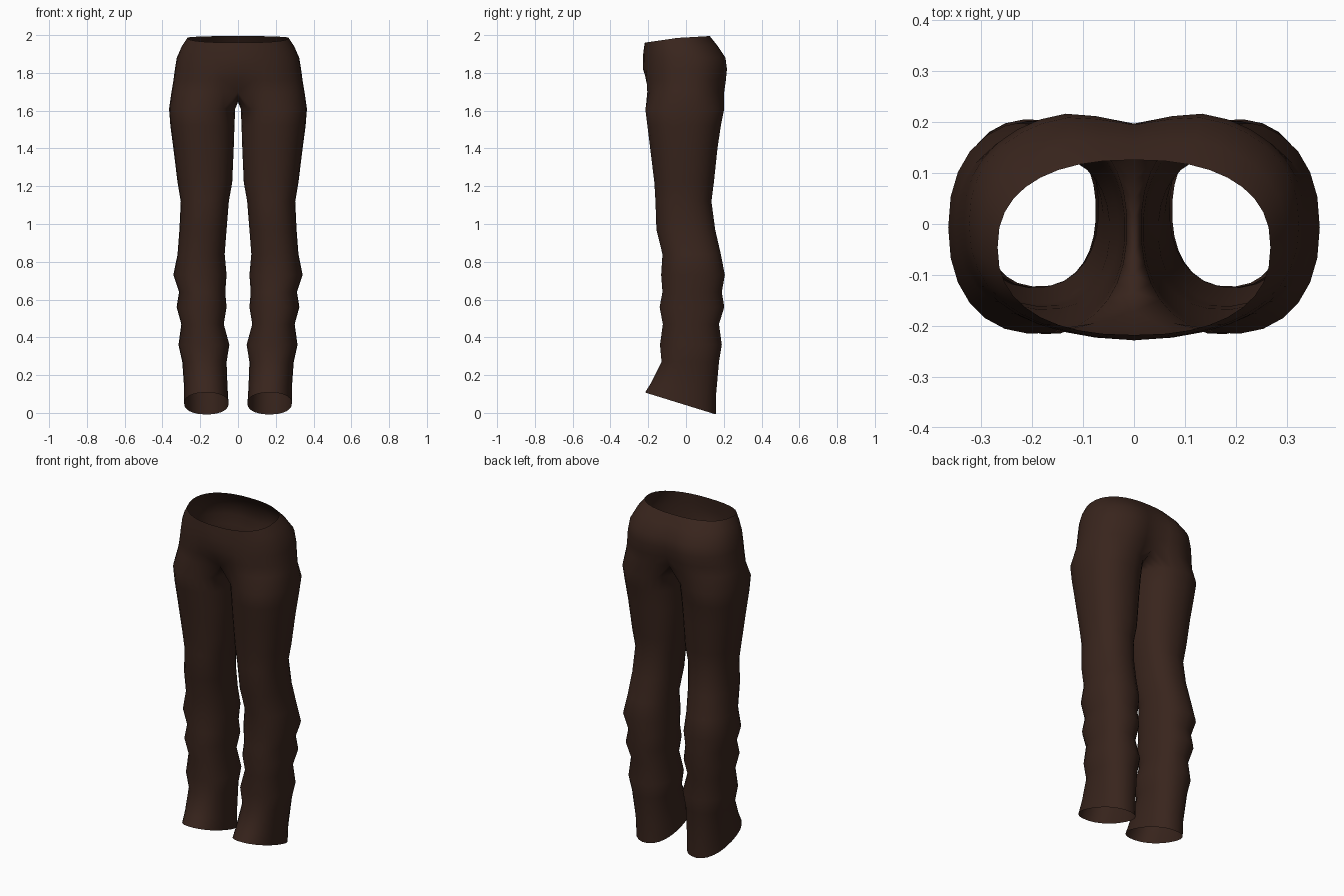
import bpy, bmesh
from math import sin, cos, radians, exp, copysign

if "Cube" in bpy.data.objects:
    bpy.data.objects.remove(bpy.data.objects["Cube"])

OUT, INN = 19, 8          # vertices on the outer arc, and inner-thigh vertices between its ends


def sup(a, p):
    """Superellipse direction for an angle in degrees."""
    c, s = cos(radians(a)), sin(radians(a))
    return copysign(abs(c) ** (2 / p), c), copysign(abs(s) ** (2 / p), s)


# leg sections: z, inner x, outer x, front y, back y
LEG = [
    (0.05, .05, .285, -.217, .158), (0.13, .055, .285, -.185, .16), (0.27, .06, .295, -.13, .175),
    (0.36, .045, .315, -.138, .19), (0.47, .075, .30, -.123, .175), (0.56, .06, .325, -.14, .203),
    (0.64, .067, .312, -.125, .19), (0.73, .06, .342, -.132, .206), (0.84, .07, .32, -.125, .185),
    (0.97, .06, .31, -.157, .155), (1.12, .048, .303, -.162, .135), (1.22, .03, .32, -.168, .148),
    (1.40, .022, .342, -.19, .167), (1.52, .018, .358, -.205, .185), (1.61, .014, .365, -.216, .203),
]
# seat sections: z, half width, front y, back y, front crease, back crease, z change front, back
SEAT = [
    (1.70, .352, -.22, .218, .22, .26, 0, 0), (1.76, .342, -.222, .226, .07, .18, 0, 0),
    (1.82, .334, -.224, .232, -.02, .15, 0, 0), (1.88, .324, -.222, .224, -.03, .13, 0, 0),
    (1.94, .298, -.22, .176, -.02, .08, -.02, .005), (1.985, .268, -.218, .126, 0, 0, -.025, .01),
]

bm = bmesh.new()
rings = []

# leg tube, with a slanted hem
for k, (z, xi, xo, yf, yb) in enumerate(LEG):
    cx, cy, rx, ry = (xi + xo) / 2, (yf + yb) / 2, (xo - xi) / 2, (yb - yf) / 2
    slant = (.058, .03)[k] if k < 2 else 0
    angles = [-128 + 256 * i / (OUT - 1) for i in range(OUT)]
    angles += [128 + 104 * (j + 1) / (INN + 1) for j in range(INN)]
    ring = []
    for a in angles:
        c, s = sup(a, 2.25)
        ring.append(bm.verts.new((cx + rx * c, cy + ry * s, z - slant * s)))
    rings.append(ring)

# seat arcs from the centre front round the hip to the centre back
for z, hw, yf, yb, df, db, zf, zb in SEAT:
    cy, ry = (yf + yb) / 2, (yb - yf) / 2
    arc = []
    for i in range(OUT):
        c, s = sup(-90 + 180 * i / (OUT - 1), 2.35)
        x, y = max(hw * c, 0), cy + ry * s
        if i in (0, OUT - 1):
            x = 0
        d = df if y < 0 else db
        y *= 1 - d * exp(-(x / .09) ** 2)
        arc.append(bm.verts.new((x, y, z + (zb if s > 0 else -zf) * s)))
    rings.append(arc)

# crotch seam joins the inner thigh to the centre line
base = rings[len(LEG)]
front, back = base[0].co, base[OUT - 1].co
for j in range(INN):
    t = (j + 1) / (INN + 1)
    y = back.y + (front.y - back.y) * t
    base.append(bm.verts.new((0, y, 1.645 + .055 * abs(2 * t - 1) ** 2)))

for lo, hi in zip(rings, rings[1:]):
    n = min(len(lo), len(hi))
    for i in range(n if n > OUT else n - 1):
        j = (i + 1) % n
        bm.faces.new((lo[i], lo[j], hi[j], hi[i]))
bmesh.ops.recalc_face_normals(bm, faces=bm.faces)
if sum(f.normal.x * (f.calc_center_median().x - .18) for f in bm.faces) < 0:
    bmesh.ops.reverse_faces(bm, faces=bm.faces)

me = bpy.data.meshes.new("trousers")
bm.to_mesh(me)
bm.free()
ob = bpy.data.objects.new("trousers", me)
bpy.context.collection.objects.link(ob)

# second leg
mir = ob.modifiers.new("other_leg", 'MIRROR')
mir.use_clip = True
mir.merge_threshold = .002

mat = bpy.data.materials.new("dark_brown_cloth")
mat.diffuse_color = (.04, .018, .012, 1)
mat.use_nodes = True
mat.node_tree.nodes["Principled BSDF"].inputs["Base Color"].default_value = mat.diffuse_color
me.materials.append(mat)
for p in me.polygons:
    p.use_smooth = True
